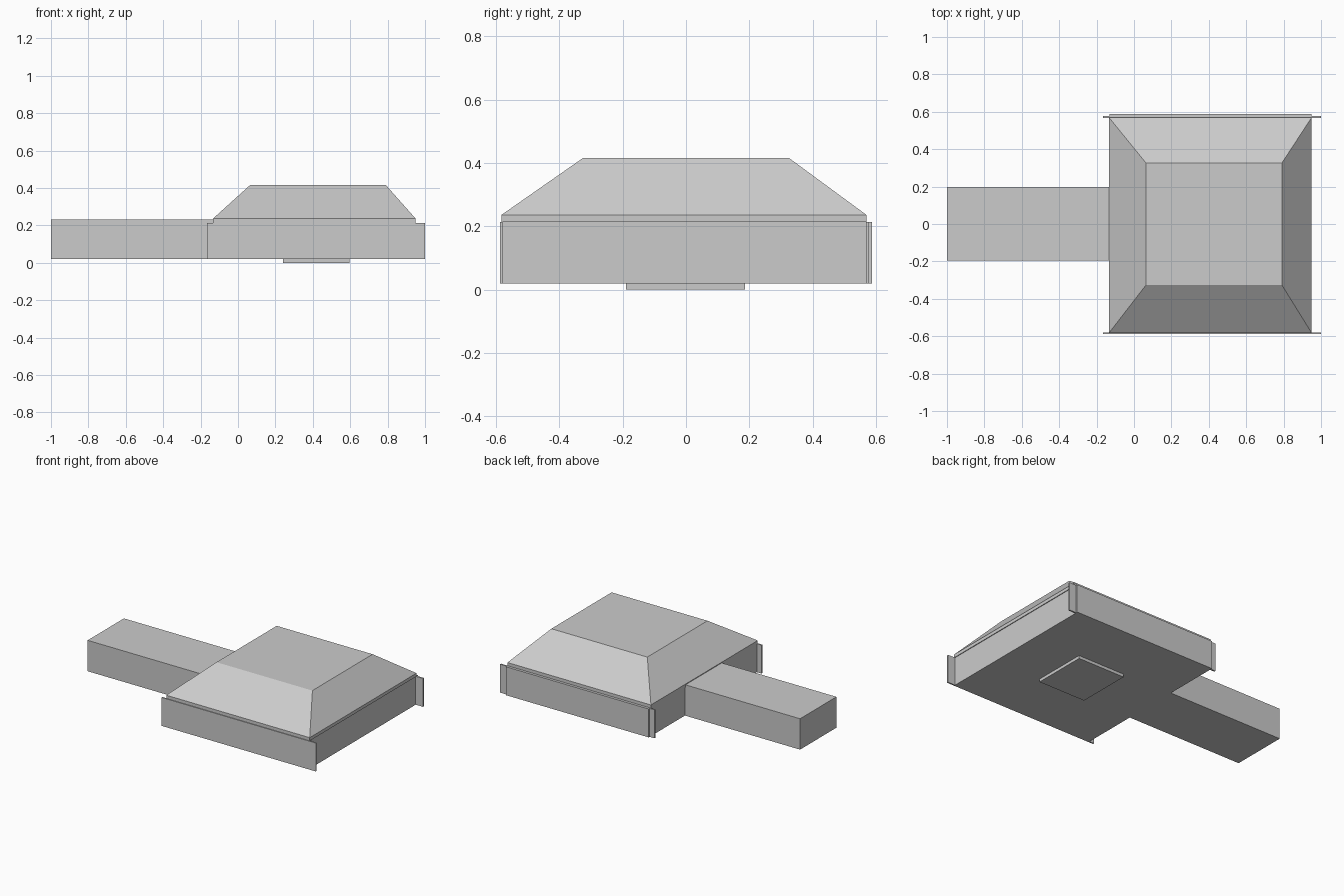
import bpy, bmesh

if "Cube" in bpy.data.objects:
    bpy.data.objects.remove(bpy.data.objects["Cube"])


def loft(name, rings):
    """Solid through stacked rectangles (x0, x1, y0, y1, z), bottom to top."""
    bm = bmesh.new()
    loops = []
    for x0, x1, y0, y1, z in rings:
        corners = ((x0, y0), (x1, y0), (x1, y1), (x0, y1))
        loops.append([bm.verts.new((x, y, z)) for x, y in corners])
    bm.faces.new(loops[0][::-1])
    bm.faces.new(loops[-1])
    for low, high in zip(loops, loops[1:]):
        for i in range(4):
            j = (i + 1) % 4
            bm.faces.new((low[i], low[j], high[j], high[i]))
    mesh = bpy.data.meshes.new(name)
    bm.to_mesh(mesh)
    bm.free()
    obj = bpy.data.objects.new(name, mesh)
    bpy.context.collection.objects.link(obj)
    return obj


def box(name, x0, x1, y0, y1, z0, z1):
    return loft(name, [(x0, x1, y0, y1, z0), (x0, x1, y0, y1, z1)])


BASE, WALL_TOP = 0.02, 0.214

# Main hall walls with the short eave band above them
box("main_walls", -0.13, 0.945, -0.58, 0.568, BASE, WALL_TOP)

# Eave band and flat-topped hipped roof
loft("hipped_roof", [
    (-0.134, 0.95, -0.583, 0.57, WALL_TOP),
    (-0.134, 0.95, -0.583, 0.57, 0.236),
    (0.065, 0.79, -0.325, 0.325, 0.416),
])

# Thin side plates running past the ends of the hall
for name, y0, y1 in (("front_plate", -0.588, -0.579), ("back_plate", 0.568, 0.578)):
    box(name, -0.166, 1.0, y0, y1, BASE, WALL_TOP)

# Outer skin on the back plate
box("back_wall_skin", -0.13, 0.95, 0.578, 0.588, BASE, WALL_TOP)

# Long low wing
box("wing", -1.0, -0.12, -0.195, 0.197, BASE, 0.231)

# Pad underneath
box("foundation_pad", 0.24, 0.596, -0.19, 0.187, 0.0, BASE)
